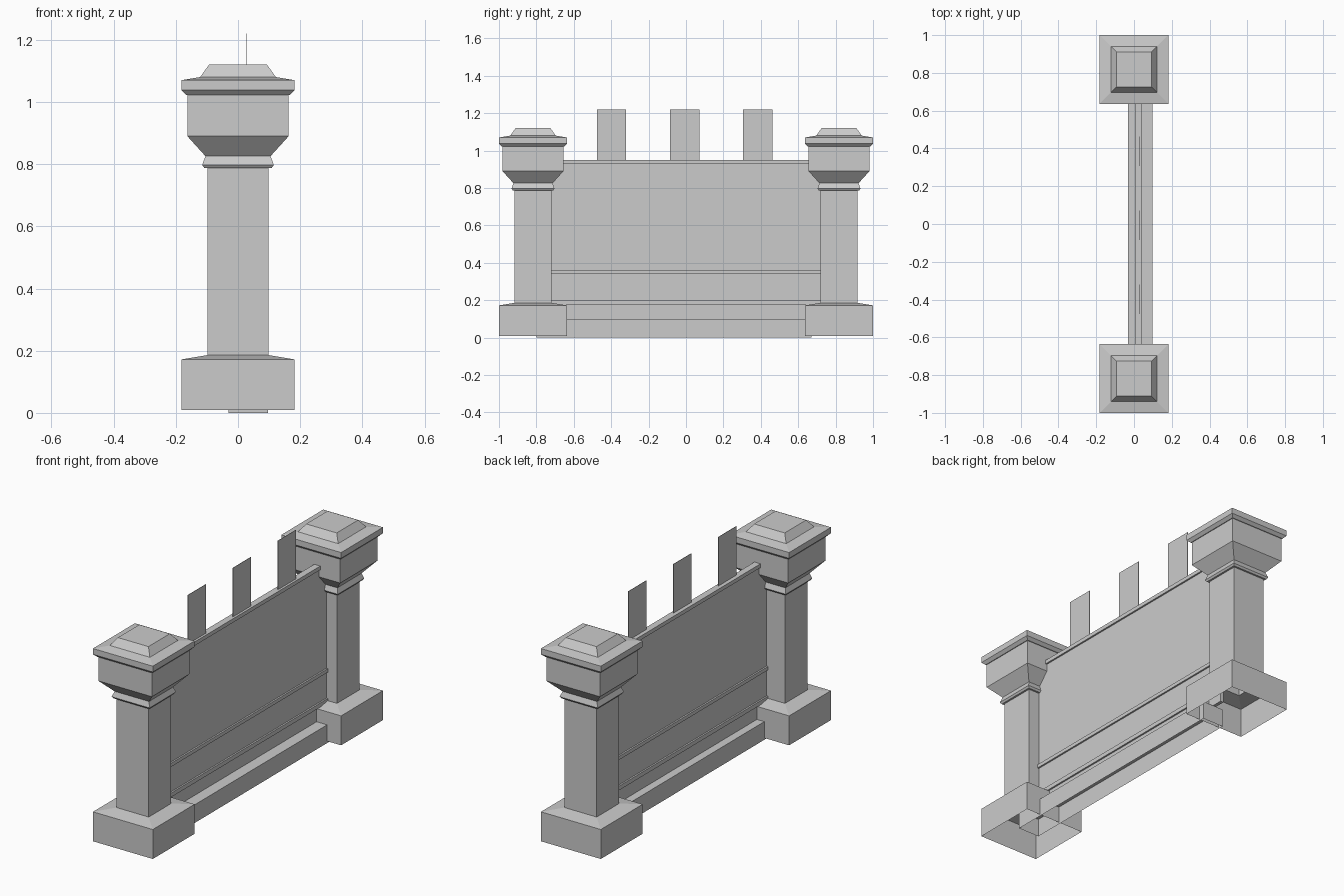
import bpy
import bmesh

default_cube = bpy.data.objects.get("Cube")
if default_cube:
    bpy.data.objects.remove(default_cube, do_unlink=True)

stone = bpy.data.materials.new("grey_stone")
stone.use_nodes = True
GREY = (0.6, 0.6, 0.6, 1.0)
stone.diffuse_color = GREY
stone.node_tree.nodes["Principled BSDF"].inputs["Base Color"].default_value = GREY


def make_object(name, bm):
    mesh = bpy.data.meshes.new(name)
    bm.to_mesh(mesh)
    bm.free()
    mesh.materials.append(stone)
    obj = bpy.data.objects.new(name, mesh)
    bpy.context.collection.objects.link(obj)
    return obj


def box(name, xs, ys, zs, open_bottom=False):
    bm = bmesh.new()
    bmesh.ops.create_cube(bm, size=1)
    for v in bm.verts:
        for axis, span in enumerate((xs, ys, zs)):
            v.co[axis] = span[0] if v.co[axis] < 0 else span[1]
    bm.normal_update()
    if open_bottom:
        under = [f for f in bm.faces if f.normal.z < -0.9]
        bmesh.ops.delete(bm, geom=under, context='FACES')
    return make_object(name, bm)


# Square pillar: half width and height of each step, open underneath
PILLAR = [
    (0.182, 0.01), (0.182, 0.172), (0.098, 0.186), (0.098, 0.787),
    (0.108, 0.787), (0.115, 0.797), (0.105, 0.826), (0.163, 0.89),
    (0.163, 1.023), (0.167, 1.023), (0.182, 1.038), (0.182, 1.07),
    (0.122, 1.08), (0.093, 1.12),
]


def pillar(name, y):
    bm = bmesh.new()
    corners = [(-1, -1), (1, -1), (1, 1), (-1, 1)]
    rings = [[bm.verts.new((r * cx, y + r * cy, z)) for cx, cy in corners]
             for r, z in PILLAR]
    for low, high in zip(rings, rings[1:]):
        for i in range(4):
            j = (i + 1) % 4
            bm.faces.new((low[i], low[j], high[j], high[i]))
    bm.faces.new(rings[-1])
    return make_object(name, bm)


pillar("front_pillar", -0.818)
pillar("back_pillar", 0.818)

# Wall between the pillars, with its plinth
WALL_Y = (-0.73, 0.73)
TRIM_X = (0.005, 0.042)
box("plinth", (-0.031, 0.097), (-0.8, 0.67), (0, 0.1), open_bottom=True)
box("wall_panel", (0.014, 0.033), WALL_Y, (0.1, 0.94))

# Protruding trim strips and coping
for name, z in (("lower_ledge", (0.175, 0.198)),
                ("upper_ledge", (0.342, 0.362)),
                ("coping", (0.93, 0.951))):
    box(name, TRIM_X, WALL_Y, z)

# Thin upright slats above the coping
for i in range(3):
    y = -0.398 + 0.391 * i
    box(f"slat_{i + 1}", (0.027, 0.029), (y - 0.078, y + 0.078), (0.95, 1.22))
